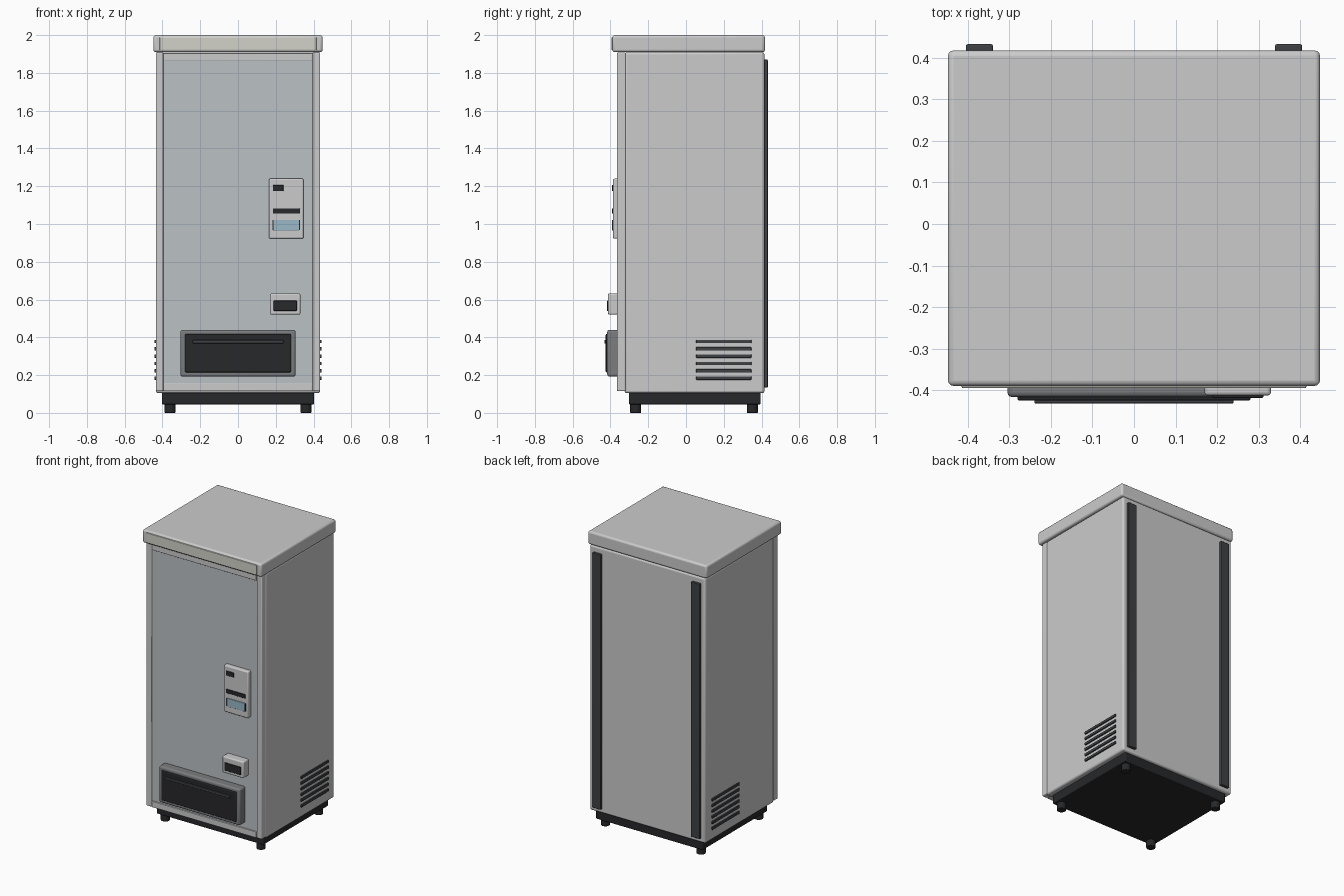
import bpy, math

if "Cube" in bpy.data.objects:
    bpy.data.objects.remove(bpy.data.objects["Cube"])


def material(name, color):
    m = bpy.data.materials.new(name)
    m.diffuse_color = (*color, 1)
    m.use_nodes = True
    m.node_tree.nodes["Principled BSDF"].inputs["Base Color"].default_value = m.diffuse_color
    return m


BLACK = material("black_plastic", (0.02, 0.021, 0.023))
DARK = material("dark_grey", (0.05, 0.053, 0.057))
MID = material("mid_grey", (0.2, 0.205, 0.215))
GLASS = material("front_tint", (0.5, 0.54, 0.56))
SIGN = material("sign_cream", (0.65, 0.65, 0.59))
BLUE = material("display_blue", (0.32, 0.48, 0.57))


def finish(ob, name, mat, bevel, segments=3):
    ob.name = name
    if mat:
        ob.data.materials.append(mat)
    if bevel:
        mod = ob.modifiers.new("bevel", 'BEVEL')
        mod.width = bevel
        mod.segments = segments
        mod.limit_method = 'ANGLE'
    bpy.ops.object.shade_smooth_by_angle(angle=math.radians(35))
    return ob


def box(name, x, y, z, mat=None, bevel=0.0):
    """Box from (min, max) extents on each axis."""
    bpy.ops.mesh.primitive_cube_add(size=1, location=[sum(r) / 2 for r in (x, y, z)])
    ob = bpy.context.object
    ob.scale = [r[1] - r[0] for r in (x, y, z)]
    bpy.ops.object.transform_apply(location=False, rotation=False, scale=True)
    return finish(ob, name, mat, bevel)


def pair(name, x, y, z, mat=None, bevel=0.0):
    """Box on the right plus its mirror image on the left."""
    box(name + "_right", x, y, z, mat, bevel)
    box(name + "_left", (-x[1], -x[0]), y, z, mat, bevel)


# Cabinet, lid and sign
box("cabinet", (-0.435, 0.435), (-0.325, 0.415), (0.105, 1.91), None, 0.012)
box("top_cap", (-0.448, 0.448), (-0.39, 0.418), (1.91, 2.0), None, 0.013)
box("sign_panel", (-0.415, 0.415), (-0.395, -0.38), (1.92, 1.988), SIGN, 0.003)

# Front door: panel framed by stiles and rails
box("front_panel", (-0.397, 0.397), (-0.358, -0.32), (0.115, 1.905), GLASS)
pair("door_stile", (0.395, 0.435), (-0.365, -0.32), (0.115, 1.908), None, 0.005)
box("door_top_rail", (-0.393, 0.393), (-0.366, -0.33), (1.865, 1.905), None, 0.003)
box("door_bottom_rail", (-0.393, 0.393), (-0.366, -0.33), (0.115, 0.156), None, 0.003)

# Payment panel with slots and display
box("payment_panel", (0.163, 0.347), (-0.386, -0.35), (0.922, 1.24), None, 0.008)
box("coin_slot", (0.184, 0.24), (-0.391, -0.38), (1.175, 1.206), BLACK, 0.002)
box("note_slot", (0.184, 0.328), (-0.391, -0.38), (1.055, 1.082), BLACK, 0.002)
box("display_surround", (0.183, 0.329), (-0.388, -0.38), (0.968, 1.02), BLACK)
box("display", (0.188, 0.324), (-0.391, -0.38), (0.966, 1.022), BLUE, 0.002)

# Change return
box("change_return", (0.17, 0.33), (-0.413, -0.35), (0.52, 0.632), None, 0.008)
box("change_return_flap", (0.188, 0.312), (-0.419, -0.40), (0.54, 0.594), BLACK, 0.004)

# Delivery bin
box("delivery_bin", (-0.305, 0.305), (-0.417, -0.35), (0.192, 0.44), MID, 0.012)
box("delivery_flap", (-0.281, 0.281), (-0.425, -0.40), (0.215, 0.417), BLACK, 0.005)
box("delivery_handle", (-0.24, 0.24), (-0.432, -0.42), (0.368, 0.385), DARK, 0.003)

# Side vents
for i in range(6):
    z = 0.184 + i * 0.0388
    pair(f"vent_{i + 1}", (0.43, 0.443), (0.053, 0.346), (z - 0.009, z + 0.009), DARK, 0.003)

# Rear strips
pair("rear_strip", (0.34, 0.405), (0.41, 0.433), (0.135, 1.87), DARK, 0.004)

# Plinth and feet
box("plinth", (-0.402, 0.402), (-0.302, 0.395), (0.045, 0.112), BLACK, 0.005)
for side, x in (("left", -0.36), ("right", 0.36)):
    for end, y in (("front", -0.267), ("rear", 0.352)):
        bpy.ops.mesh.primitive_cylinder_add(vertices=20, radius=0.029, depth=0.05,
                                            location=(x, y, 0.025))
        finish(bpy.context.object, f"{end}_{side}_foot", BLACK, 0.003, 2)
